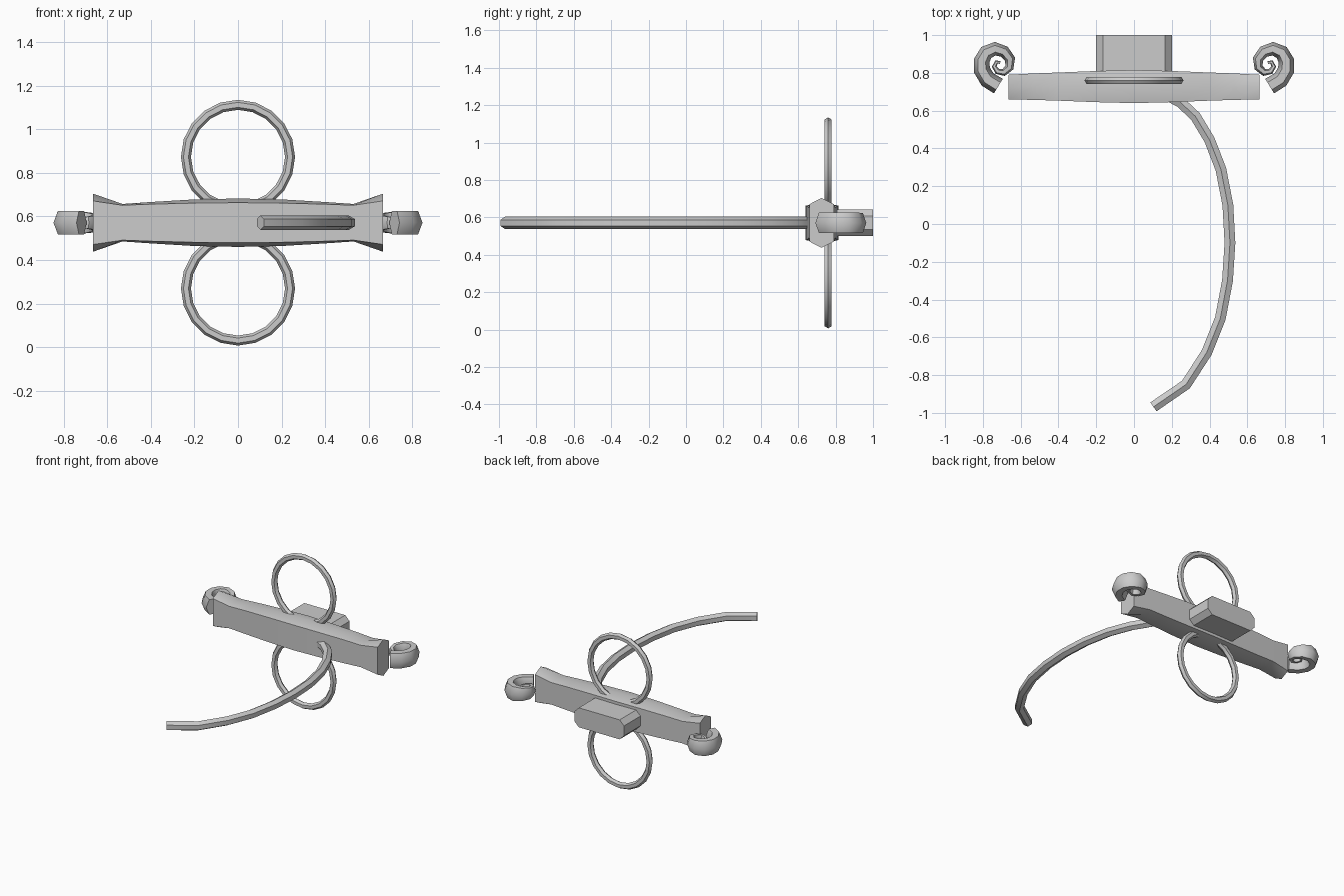
import bpy, bmesh, math
from mathutils import Vector

if "Cube" in bpy.data.objects:
    bpy.data.objects.remove(bpy.data.objects["Cube"])

steel = bpy.data.materials.new("steel grey")
steel.diffuse_color = (0.6, 0.6, 0.6, 1)
steel.use_nodes = True
steel.node_tree.nodes["Principled BSDF"].inputs["Base Color"].default_value = steel.diffuse_color
ZC = 0.571  # mid height of the hilt


def finish(name, bm, angle=32):
    bmesh.ops.recalc_face_normals(bm, faces=bm.faces)
    me = bpy.data.meshes.new(name)
    bm.to_mesh(me)
    bm.free()
    me.materials.append(steel)
    me.polygons.foreach_set("use_smooth", [True] * len(me.polygons))
    me.set_sharp_from_angle(angle=math.radians(angle))
    ob = bpy.data.objects.new(name, me)
    bpy.context.collection.objects.link(ob)
    return ob


def skin(name, sections, closed=False, angle=32):
    """Bridge a list of equal-sized cross-sections."""
    bm = bmesh.new()
    loops = [[bm.verts.new(p) for p in s] for s in sections]
    n = len(loops[0])
    pairs = list(zip(loops, loops[1:]))
    if closed:
        pairs.append((loops[-1], loops[0]))
    else:
        bm.faces.new(loops[0])
        bm.faces.new(loops[-1])
    for a, b in pairs:
        for i in range(n):
            j = (i + 1) % n
            bm.faces.new((a[i], a[j], b[j], b[i]))
    return finish(name, bm, angle)


def tube(name, path, radii, axis, phase=0.0, closed=False, angle=32):
    """Six-sided tube along a flat path; radii = (in-plane, along axis)."""
    axis, n, secs = Vector(axis), len(path), []
    pts = [Vector(p) for p in path]
    for i, p in enumerate(pts):
        if closed:
            t = pts[(i + 1) % n] - pts[i - 1]
        else:
            t = pts[min(i + 1, n - 1)] - pts[max(i - 1, 0)]
        side = t.normalized().cross(axis)
        rw, rh = radii[i]
        secs.append([p + side * rw * math.cos(phase + k * math.pi / 3)
                     + axis * rh * math.sin(phase + k * math.pi / 3) for k in range(6)])
    return skin(name, secs, closed, angle)


# crossguard: hexagonal bar, bulging in the middle and flared at the ends
# x, front y, back y, ridge half height, face half height
half = [(0, 0.64, 0.815, 0.111, 0.092), (0.2, 0.645, 0.81, 0.107, 0.09),
        (0.4, 0.653, 0.802, 0.095, 0.085), (0.53, 0.657, 0.797, 0.086, 0.08),
        (0.665, 0.66, 0.79, 0.133, 0.1)]
stations = [(-x, *r) for x, *r in half[:0:-1]] + half
secs = []
for x, f, b, h, s in stations:
    m = (f + b) / 2
    secs.append([(x, f, ZC - s), (x, f, ZC + s), (x, m, ZC + h),
                 (x, b, ZC + s), (x, b, ZC - s), (x, m, ZC - h)])
skin("crossguard", secs)

# upper and lower side rings
for name, zc in (("upper_ring", 0.873), ("lower_ring", 0.269)):
    ring = [(0.239 * math.sin(a), 0.76, zc + 0.239 * math.cos(a))
            for a in (2 * math.pi * k / 20 for k in range(20))]
    tube(name, ring, [(0.023, 0.022)] * 20, (0, 1, 0), closed=True)

# knuckle bow sweeping forward from the guard
bow = [(0.103, -0.968), (0.275, -0.85), (0.385, -0.68), (0.457, -0.5),
       (0.495, -0.3), (0.508, -0.1), (0.497, 0.1), (0.46, 0.29),
       (0.4, 0.445), (0.325, 0.57), (0.245, 0.645), (0.14, 0.7)]
tube("knuckle_bow", [(x, y, ZC) for x, y in bow], [(0.033, 0.033)] * len(bow),
     (0, 0, 1), phase=math.pi / 6)

# scrolled tips: x, y, width of the tapering curl
curl = [(0.718, 0.73, 0.09), (0.775, 0.765, 0.09), (0.805, 0.815, 0.088), (0.806, 0.865, 0.084),
        (0.782, 0.908, 0.078), (0.735, 0.928, 0.072), (0.687, 0.912, 0.064),
        (0.656, 0.872, 0.056), (0.66, 0.828, 0.046), (0.69, 0.802, 0.038),
        (0.723, 0.808, 0.032), (0.74, 0.834, 0.026), (0.728, 0.858, 0.02),
        (0.708, 0.855, 0.014)]
for side, name in ((1, "right_scroll"), (-1, "left_scroll")):
    tube(name, [(side * x, y, ZC) for x, y, w in curl],
         [(w / 2, 0.063 * min(1, w / 0.075)) for x, y, w in curl], (0, 0, 1), angle=45)

# chamfered block behind the guard
w, h, c = 0.2, 0.071, 0.035
outline = [(w, h - c), (w - c, h), (c - w, h), (-w, h - c),
           (-w, c - h), (c - w, -h), (w - c, -h), (w, c - h)]
skin("rear_block", [[(x, y, ZC + z) for x, z in outline] for y in (0.78, 1.0)])
